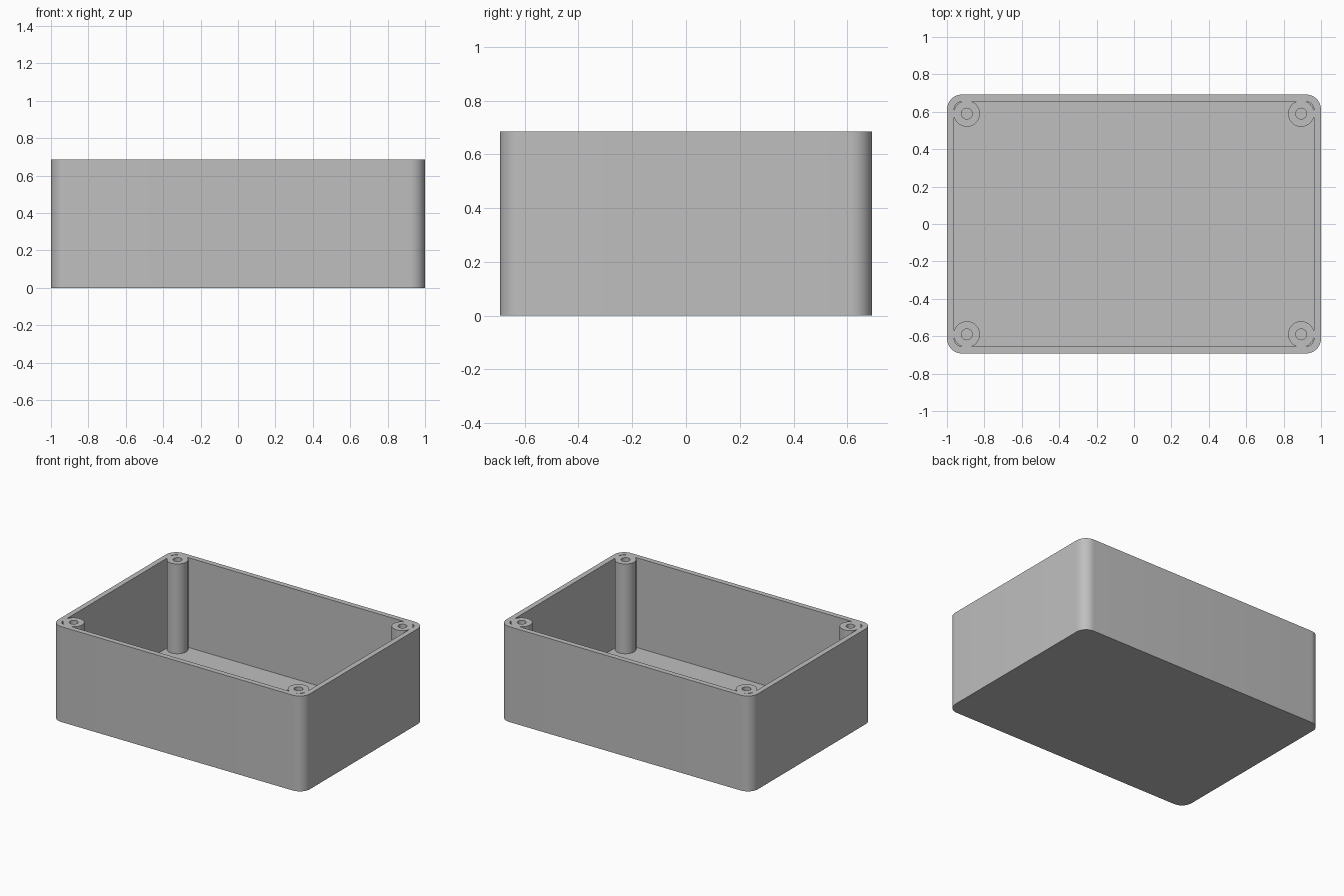
import bpy
import bmesh
from math import cos, sin, pi

HALF_X, HALF_Y, HEIGHT = 1.0, 0.692, 0.685
WALL, FLOOR, CORNER = 0.038, 0.04, 0.08
POST_X, POST_Y, POST_R, HOLE_R = 0.894, 0.59, 0.07, 0.029

old = bpy.data.objects.get("Cube")
if old:
    bpy.data.objects.remove(old, do_unlink=True)

gray = bpy.data.materials.new("plain gray")
gray.use_nodes = True
color = (0.52, 0.52, 0.52, 1)
gray.diffuse_color = color
gray.node_tree.nodes["Principled BSDF"].inputs["Base Color"].default_value = color


def prism(name, outlines, z0, z1):
    """Extrude closed outlines straight up from z0 to z1."""
    bm = bmesh.new()
    for points in outlines:
        low = [bm.verts.new((x, y, z0)) for x, y in points]
        high = [bm.verts.new((x, y, z1)) for x, y in points]
        bm.faces.new(low[::-1])
        bm.faces.new(high)
        for i in range(len(low)):
            j = (i + 1) % len(low)
            bm.faces.new((low[i], low[j], high[j], high[i]))
    mesh = bpy.data.meshes.new(name)
    bm.to_mesh(mesh)
    bm.free()
    mesh.materials.append(gray)
    obj = bpy.data.objects.new(name, mesh)
    bpy.context.collection.objects.link(obj)
    return obj


def rounded_rect(hx, hy, r, steps=12):
    points = []
    for k, (sx, sy) in enumerate([(1, 1), (-1, 1), (-1, -1), (1, -1)]):
        for i in range(steps + 1):
            a = pi / 2 * (k + i / steps)
            points.append((sx * (hx - r) + r * cos(a), sy * (hy - r) + r * sin(a)))
    return points


def corner_circles(r, steps=48):
    return [[(sx * POST_X + r * cos(2 * pi * i / steps),
              sy * POST_Y + r * sin(2 * pi * i / steps)) for i in range(steps)]
            for sx in (-1, 1) for sy in (-1, 1)]


def cut(target, cutter):
    """Subtract the cutter and remove it."""
    mod = target.modifiers.new("cut", "BOOLEAN")
    mod.operation = "DIFFERENCE"
    mod.solver = "EXACT"
    mod.object = cutter
    cutter.hide_render = True
    bpy.context.view_layer.objects.active = target
    bpy.ops.object.modifier_apply(modifier=mod.name)
    bpy.data.objects.remove(cutter, do_unlink=True)


# Outer shell of the open box
box = prism("enclosure_box", [rounded_rect(HALF_X, HALF_Y, CORNER)], 0, HEIGHT)

# Interior space, leaving the four corner screw posts standing
cavity = prism("cavity", [rounded_rect(HALF_X - WALL, HALF_Y - WALL, CORNER - WALL)],
               FLOOR, HEIGHT + 0.1)
cut(cavity, prism("screw_posts", corner_circles(POST_R), -0.1, HEIGHT + 0.2))
cut(box, cavity)

# Screw holes down the posts
cut(box, prism("screw_holes", corner_circles(HOLE_R), FLOOR, HEIGHT + 0.1))

# Smooth the rounded walls, keep the rims sharp
bpy.ops.object.select_all(action="DESELECT")
box.select_set(True)
bpy.context.view_layer.objects.active = box
bpy.ops.object.shade_smooth_by_angle(angle=pi / 6)
